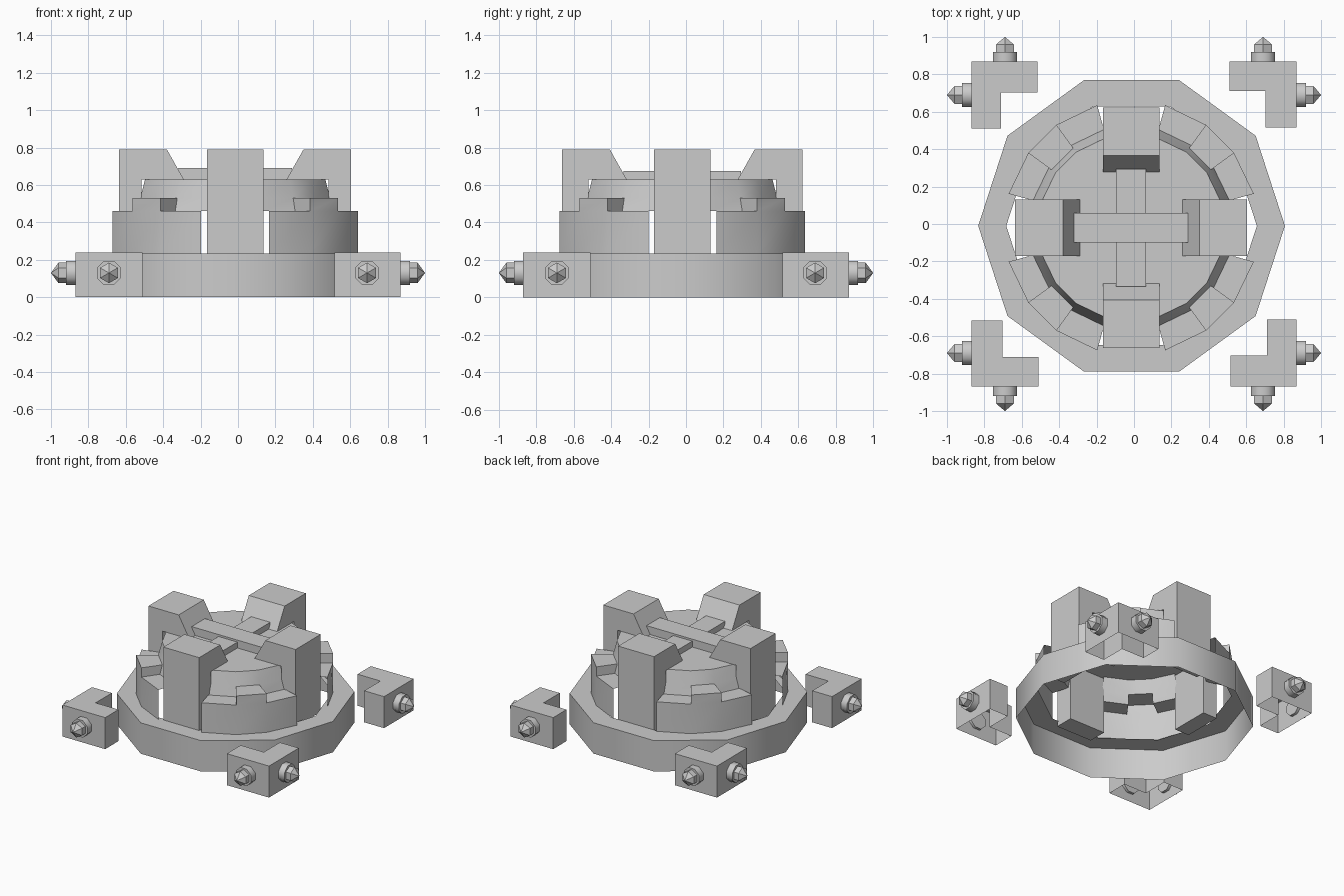
import bpy, bmesh, math
from mathutils import Vector, Matrix

if "Cube" in bpy.data.objects:
    bpy.data.objects.remove(bpy.data.objects["Cube"])

CX, CY = -0.015, -0.02


def finish(name, bm, smooth=None):
    bmesh.ops.remove_doubles(bm, verts=bm.verts, dist=0.0005)
    bmesh.ops.recalc_face_normals(bm, faces=bm.faces)
    me = bpy.data.meshes.new(name)
    bm.to_mesh(me)
    bm.free()
    ob = bpy.data.objects.new(name, me)
    bpy.context.collection.objects.link(ob)
    if smooth:
        bpy.ops.object.select_all(action='DESELECT')
        ob.select_set(True)
        bpy.context.view_layer.objects.active = ob
        bpy.ops.object.shade_smooth_by_angle(angle=math.radians(smooth))
    return ob


def face(bm, pts):
    return bm.faces.new([bm.verts.new(p) for p in pts])


def extrude(bm, pts, vec):
    f = face(bm, pts)
    r = bmesh.ops.extrude_face_region(bm, geom=[f], use_keep_orig=True)
    vs = [g for g in r['geom'] if isinstance(g, bmesh.types.BMVert)]
    bmesh.ops.translate(bm, verts=vs, vec=vec)
    return f


def polar(deg, r, z):
    a = math.radians(deg)
    return Vector((r * math.cos(a), r * math.sin(a), z))


def lathe(bm, profile, n, start=0.0, matrix=Matrix()):
    for i in range(n):
        a, b = start + 360 * i / n, start + 360 * (i + 1) / n
        for (r0, z0), (r1, z1) in zip(profile, profile[1:]):
            pts = [polar(a, r0, z0), polar(b, r0, z0), polar(b, r1, z1), polar(a, r1, z1)]
            if r1 == 0:
                pts.pop()
            if r0 == 0:
                pts.pop(0)
            face(bm, [matrix @ p for p in pts])


# Ten-sided base ring, open underneath, with a flat lip
bm = bmesh.new()
lathe(bm, [(0.82, 0), (0.82, 0.235), (0.67, 0.235)], 10,
      matrix=Matrix.Translation((-0.013, -0.01, 0)))
finish("base_ring", bm, 40)

# Four dome shells, each with a raised central block
ST = [15.5, 36, 54, 74.5]
OUT = 0.68
for k in range(4):
    bm = bmesh.new()

    def strip(i, *profile):
        a, b = ST[i] + 90 * k, ST[i + 1] + 90 * k
        for (r0, z0), (r1, z1) in zip(profile, profile[1:]):
            face(bm, [polar(a, r0, z0), polar(b, r0, z0), polar(b, r1, z1), polar(a, r1, z1)])

    for i in range(3):
        if i == 1:
            strip(i, (OUT, 0.235), (OUT, 0.46), (OUT, 0.53), (0.527, 0.53), (0.50, 0.63))
        else:
            strip(i, (OUT, 0.235), (OUT, 0.46), (0.545, 0.46), (0.527, 0.53), (0.50, 0.63))
    for s in (36, 54):
        a = s + 90 * k
        face(bm, [polar(a, OUT, 0.46), polar(a, OUT, 0.53),
                  polar(a, 0.527, 0.53), polar(a, 0.545, 0.46)])
    bm.transform(Matrix.Translation((CX, CY, 0)))
    finish(f"dome_panel_{k + 1}", bm, 25)

# Flat dome top
bm = bmesh.new()
face(bm, [polar(s + 90 * k, 0.50, 0.63) + Vector((CX, CY, 0)) for k in range(4) for s in ST])
finish("dome_top", bm)

# Four pillars with a sloped inner brow
for k in range(4):
    d = 0.62 if k % 2 == 0 else 0.642
    prof = [(0.50, 0.2), (d, 0.2), (d, 0.79), (d - 0.255, 0.79), (d - 0.345, 0.63), (0.50, 0.63)]
    bm = bmesh.new()
    extrude(bm, [(x, -0.151, z) for x, z in prof], (0, 0.302, 0))
    bm.transform(Matrix.Translation((CX, CY, 0)) @ Matrix.Rotation(math.radians(90 * k), 4, 'Z'))
    finish(f"pillar_{k + 1}", bm)

# Crossed bars on the dome top
for name, hx, hy, top in (("cross_bar_x", 0.305, 0.08, 0.69), ("cross_bar_y", 0.08, 0.315, 0.675)):
    bm = bmesh.new()
    extrude(bm, [(CX + sx * hx, CY + sy * hy, 0.62)
                 for sx, sy in ((-1, -1), (1, -1), (1, 1), (-1, 1))], (0, 0, top - 0.62))
    finish(name, bm)

# Corner brackets (open underneath) with two bolts each
L = [(0.51, 0.87), (0.87, 0.87), (0.87, 0.515), (0.703, 0.515), (0.703, 0.71), (0.51, 0.71)]
for k in range(4):
    turn = Matrix.Rotation(math.radians(90 * k), 4, 'Z')
    bm = bmesh.new()
    bottom = extrude(bm, [(x, y, 0) for x, y in L], (0, 0, 0.24))
    bmesh.ops.delete(bm, geom=[bottom], context='FACES_ONLY')
    bm.transform(turn)
    finish(f"corner_bracket_{k + 1}", bm)
    for j, (pos, rot) in enumerate((
            ((0.85, 0.69, 0.13), Matrix.Rotation(math.radians(90), 4, 'Y')),
            ((0.69, 0.85, 0.13), Matrix.Rotation(math.radians(-90), 4, 'X')))):
        m = turn @ Matrix.Translation(pos) @ rot
        bm = bmesh.new()
        lathe(bm, [(0, 0), (0.07, 0), (0.07, 0.07), (0, 0.07)], 8, 22.5, m)
        finish(f"bolt_flange_{k + 1}_{j + 1}", bm, 50)
        bm = bmesh.new()
        start = 0 if j == 0 else 30
        lathe(bm, [(0.055, 0.06), (0.055, 0.11), (0, 0.15)], 6, start, m)
        finish(f"bolt_tip_{k + 1}_{j + 1}", bm)
